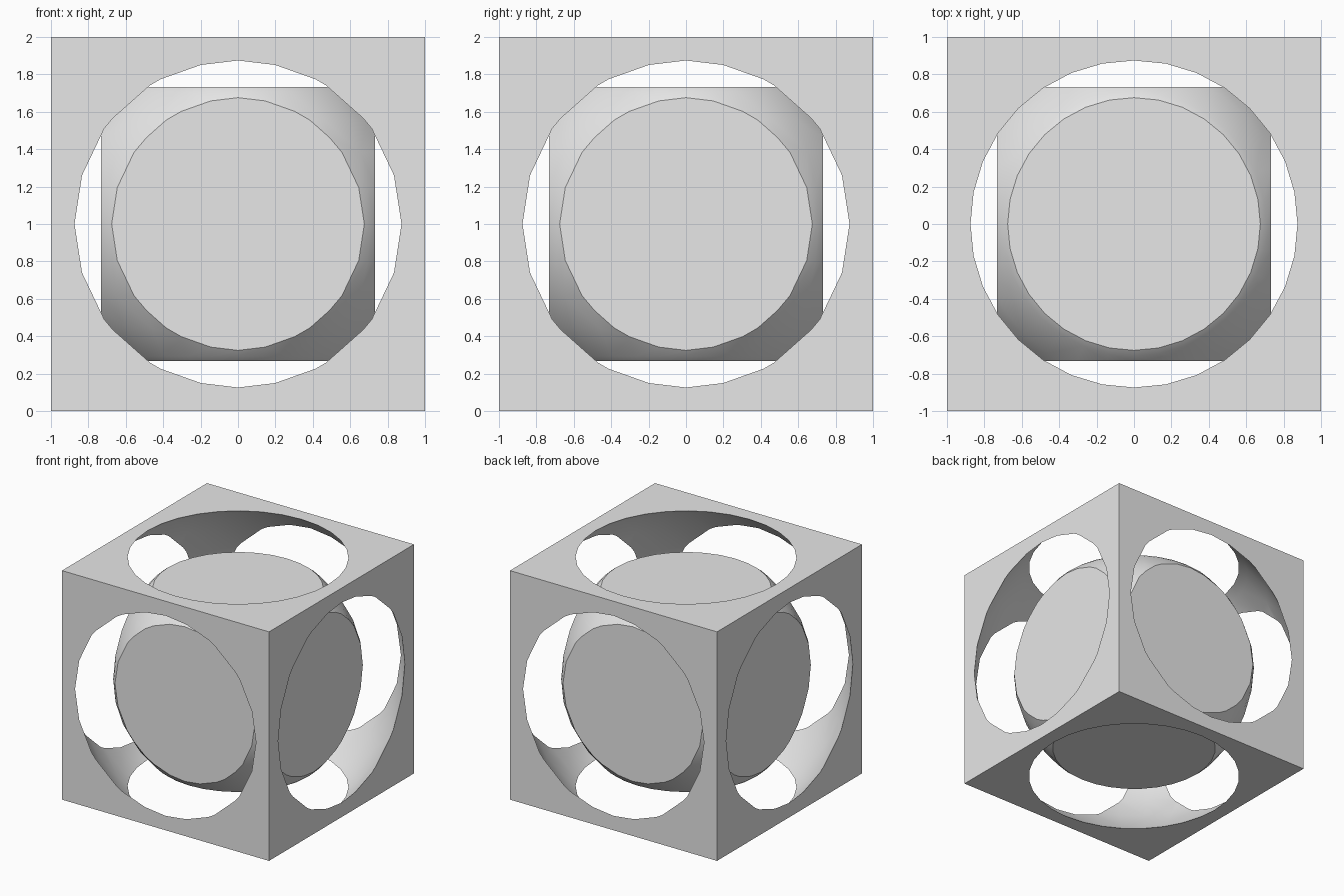
import bpy
from math import radians

HALF = 1.0          # half side of the outer frame
CAVITY = 1.334      # radius of the ball hollowed out of the frame
CORE_HALF = 0.733   # half side of the inner cube
CORE_BALL = 1.0     # radius rounding the inner cube

default = bpy.data.objects.get("Cube")
if default:
    bpy.data.objects.remove(default, do_unlink=True)

# Single grey material
grey = bpy.data.materials.new("plain_grey")
grey.use_nodes = True
colour = (0.8, 0.8, 0.8, 1)
grey.diffuse_color = colour
grey.node_tree.nodes["Principled BSDF"].inputs["Base Color"].default_value = colour


def make_part(name, half, radius, operation):
    """Combine a cube and a concentric ball into one part."""
    centre = (0, 0, HALF)
    bpy.ops.mesh.primitive_uv_sphere_add(segments=32, ring_count=16,
                                         radius=radius, location=centre)
    ball = bpy.context.object
    ball.name = name + "_cutter"
    ball.hide_render = True
    ball.data.materials.append(grey)

    bpy.ops.mesh.primitive_cube_add(size=2 * half, location=centre)
    part = bpy.context.object
    part.name = name
    part.data.materials.append(grey)

    cut = part.modifiers.new("ball", 'BOOLEAN')
    cut.object = ball
    cut.operation = operation
    cut.solver = 'EXACT'
    bpy.ops.object.modifier_apply(modifier=cut.name)
    bpy.data.objects.remove(ball, do_unlink=True)

    # Smooth curved walls, crisp rims
    bpy.ops.object.shade_smooth_by_angle(angle=radians(20))
    return part


# Hollow frame with a round opening in every side
make_part("outer_frame", HALF, CAVITY, 'DIFFERENCE')

# Loose core with flat round sides
make_part("inner_core", CORE_HALF, CORE_BALL, 'INTERSECT')
